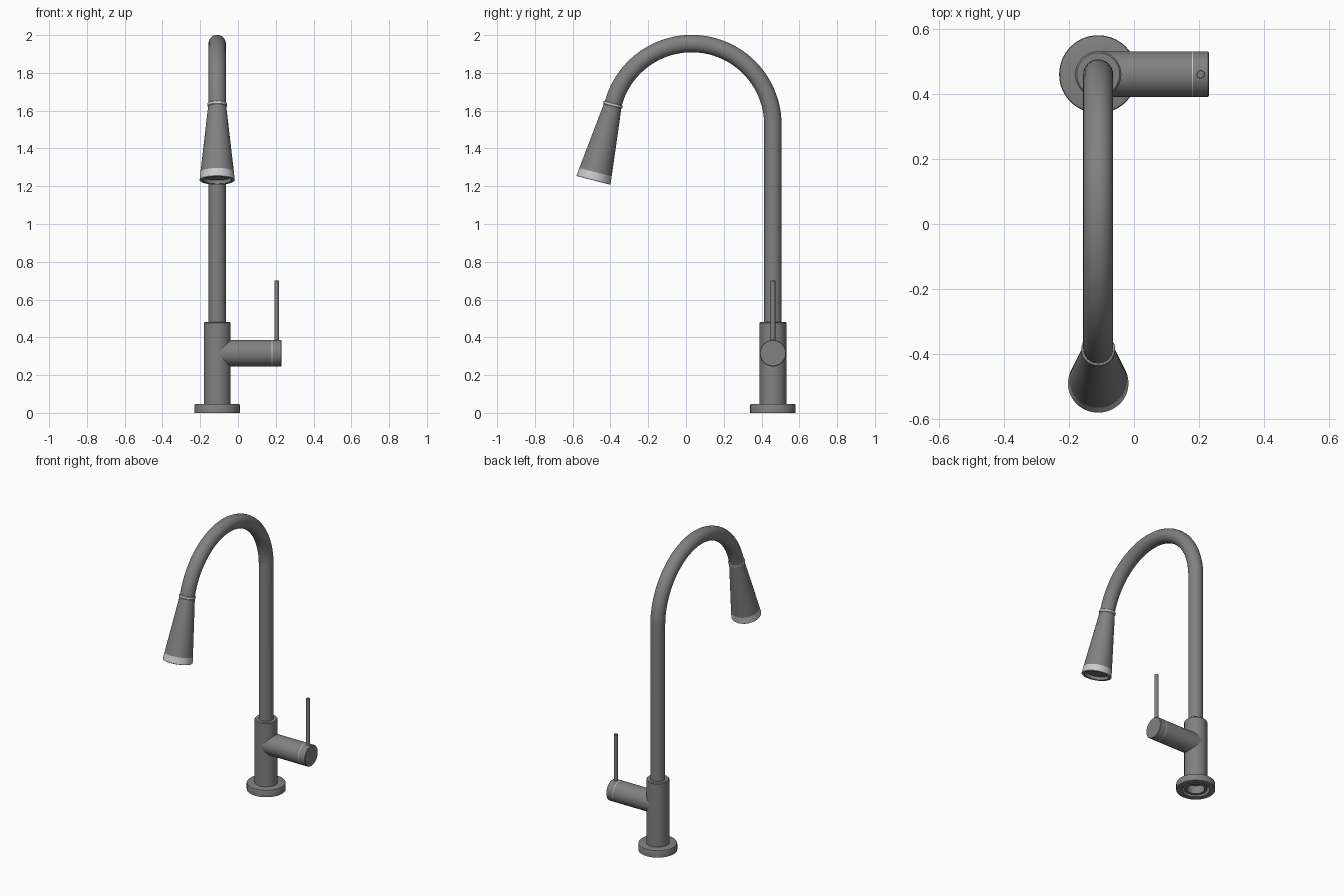
import bpy, bmesh, math
from mathutils import Matrix, Vector

if "Cube" in bpy.data.objects:
    bpy.data.objects.remove(bpy.data.objects["Cube"])

BX, BY = -0.11, 0.46          # axis of the upright body
ARC_Y, ARC_Z, ARC_R = 0.03, 1.525, 0.43
END = math.radians(165.5)     # where the gooseneck stops


def material(name, v):
    m = bpy.data.materials.new(name)
    m.diffuse_color = (v, v, v, 1)
    m.use_nodes = True
    m.node_tree.nodes["Principled BSDF"].inputs["Base Color"].default_value = m.diffuse_color
    return m


steel = material("brushed_steel", 0.22)
chrome = material("bright_chrome", 0.6)


def smooth(ob):
    bpy.ops.object.select_all(action='DESELECT')
    ob.select_set(True)
    bpy.context.view_layer.objects.active = ob
    bpy.ops.object.shade_smooth_by_angle(angle=math.radians(35))


def lathe(name, profile, origin, axis, mat, n=64, closed=False):
    """Revolve (radius, distance) points around an axis."""
    bm = bmesh.new()
    rings = []
    for r, h in profile:
        if r == 0:
            rings.append([bm.verts.new((0, 0, h))] * n)
        else:
            rings.append([bm.verts.new((r * math.cos(2 * math.pi * i / n),
                                        r * math.sin(2 * math.pi * i / n), h)) for i in range(n)])
    pairs = list(zip(rings, rings[1:]))
    if closed:
        pairs.append((rings[-1], rings[0]))
    for a, b in pairs:
        for i in range(n):
            j = (i + 1) % n
            bm.faces.new(list(dict.fromkeys((a[i], a[j], b[j], b[i]))))
    bmesh.ops.recalc_face_normals(bm, faces=bm.faces)
    rot = Vector((0, 0, 1)).rotation_difference(Vector(axis)).to_matrix().to_4x4()
    bm.transform(Matrix.Translation(origin) @ rot)
    me = bpy.data.meshes.new(name)
    bm.to_mesh(me)
    bm.free()
    me.materials.append(mat)
    ob = bpy.data.objects.new(name, me)
    bpy.context.collection.objects.link(ob)
    smooth(ob)
    return ob


UP, SIDE = (0, 0, 1), (1, 0, 0)

# Base flange: ring with softened top edge, open underneath
lathe("base_flange", [(0.085, 0), (0.12, 0), (0.12, 0.041), (0.118, 0.046), (0.113, 0.048),
                      (0.06, 0.048), (0.06, 0.04), (0.085, 0.04)], (BX, BY, 0), UP, steel, closed=True)

# Upright body: hollow at the bottom, chamfered at the top
lathe("body", [(0, 0.06), (0.055, 0.06), (0.055, 0.005), (0.071, 0.005), (0.071, 0.477),
               (0.066, 0.482), (0, 0.482)], (BX, BY, 0), UP, steel)

# Side valve, seam ring, end cap and lever
HZ = 0.316
lathe("valve_barrel", [(0, 0), (0.07, 0), (0.07, 0.288), (0, 0.288)], (BX, BY, HZ), SIDE, steel)
lathe("valve_seam", [(0, 0.288), (0.07, 0.288), (0.07, 0.292), (0, 0.292)], (BX, BY, HZ), SIDE, chrome)
lathe("valve_cap", [(0, 0.292), (0.07, 0.292), (0.07, 0.337), (0.067, 0.34), (0, 0.34)],
      (BX, BY, HZ), SIDE, steel)
lathe("lever", [(0, 0.37), (0.013, 0.37), (0.013, 0.698), (0.011, 0.7), (0, 0.7)],
      (0.205, BY, 0), UP, steel, n=24)

# Gooseneck tube: straight riser followed by an arc
path = [(BX, BY, 0.45)]
for i in range(65):
    a = END * i / 64
    path.append((BX, ARC_Y + ARC_R * math.cos(a), ARC_Z + ARC_R * math.sin(a)))
cu = bpy.data.curves.new("gooseneck", 'CURVE')
cu.dimensions = '3D'
cu.bevel_depth = 0.046
cu.bevel_resolution = 10
cu.use_fill_caps = True
sp = cu.splines.new('POLY')
sp.points.add(len(path) - 1)
for p, co in zip(sp.points, path):
    p.co = (*co, 1)
cu.materials.append(steel)
neck = bpy.data.objects.new("gooseneck", cu)
bpy.context.collection.objects.link(neck)
bpy.ops.object.select_all(action='DESELECT')
neck.select_set(True)
bpy.context.view_layer.objects.active = neck
bpy.ops.object.convert(target='MESH')
smooth(bpy.context.view_layer.objects.active)

# Spray head along the tangent at the end of the arc
tip = Vector(path[-1])
down = Vector((0, -math.sin(END), math.cos(END)))
lathe("spray_collar", [(0, -0.008), (0.049, -0.008), (0.052, -0.005), (0.052, 0.007),
                       (0.049, 0.01), (0, 0.01)], tip, down, chrome)
lathe("spray_cone", [(0, 0.01), (0.048, 0.01), (0.0885, 0.37), (0, 0.37)], tip, down, steel)
lathe("spray_band", [(0.08, 0.37), (0.0885, 0.37), (0.093, 0.413), (0.091, 0.415), (0.084, 0.415),
                     (0.08, 0.41)], tip, down, chrome, closed=True)
lathe("spray_face", [(0, 0.372), (0.082, 0.372), (0.084, 0.414), (0.076, 0.414), (0.074, 0.395),
                     (0, 0.395)], tip, down, steel)
